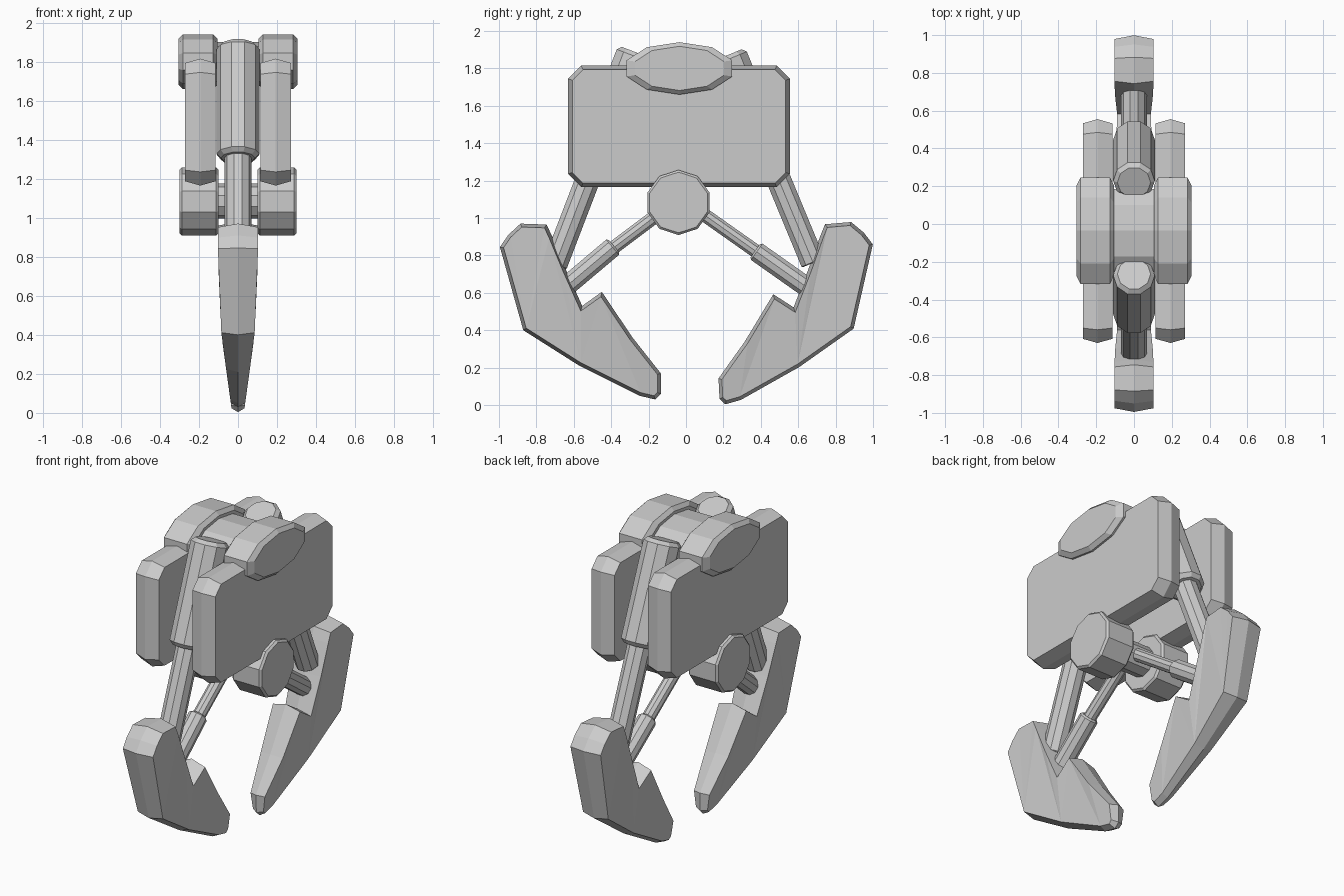
import bpy, bmesh, math
from mathutils import Vector, Matrix

if "Cube" in bpy.data.objects:
    bpy.data.objects.remove(bpy.data.objects["Cube"])


def finish(name, bm):
    bmesh.ops.recalc_face_normals(bm, faces=bm.faces)
    me = bpy.data.meshes.new(name)
    bm.to_mesh(me)
    bm.free()
    ob = bpy.data.objects.new(name, me)
    bpy.context.collection.objects.link(ob)
    return ob


def loft(bm, rings):
    """Skin a stack of closed rings and cap both ends."""
    rings = [[bm.verts.new(p) for p in r] for r in rings]
    n = len(rings[0])
    for a, b in zip(rings, rings[1:]):
        for i in range(n):
            j = (i + 1) % n
            bm.faces.new((a[i], a[j], b[j], b[i]))
    caps = [bm.faces.new(rings[0]), bm.faces.new(rings[-1])]
    bmesh.ops.triangulate(bm, faces=caps)


def barrel(name, a, b, r, bevel=0.015, sides=10, stretch=1.0):
    """Bevelled cylinder from a to b; stretch widens it along y."""
    a, b = Vector(a), Vector(b)
    length = (b - a).length
    d = (b - a).normalized()
    u = Vector((0, 0, 1)) if abs(d.x) > 0.9 else Vector((1, 0, 0))
    v = d.cross(u)
    rings = []
    for t, rad in ((0, r - bevel), (bevel, r), (length - bevel, r), (length, r - bevel)):
        ring = []
        for i in range(sides):
            k = 2 * math.pi * i / sides
            ring.append(a + d * t + u * rad * math.cos(k) + v * rad * stretch * math.sin(k))
        rings.append(ring)
    bm = bmesh.new()
    loft(bm, rings)
    return finish(name, bm)


def inset(points, dist):
    """Move a counter-clockwise outline inwards by dist."""
    out = []
    for i, p in enumerate(points):
        p = Vector(p)
        e1 = (p - Vector(points[i - 1])).normalized()
        e2 = (Vector(points[(i + 1) % len(points)]) - p).normalized()
        n1, n2 = Vector((-e1.y, e1.x)), Vector((-e2.y, e2.x))
        out.append(p + (n1 + n2) * dist / (1 + n1.dot(n2)))
    return out


def ridged_slab(name, outline, x, half_width, dist):
    """Slab in the yz plane with a raised ridge around its middle."""
    inner = inset(outline, dist)
    bm = bmesh.new()
    loft(bm, [
        [(x - half_width(p[1]), p[0], p[1]) for p in inner],
        [(x, p[0], p[1]) for p in outline],
        [(x + half_width(p[1]), p[0], p[1]) for p in inner]])
    return finish(name, bm)


# Side plates, hinge drums (mirrored left and right)
y0, y1, z0, z1, c = -0.63, 0.555, 1.165, 1.815, 0.07
plate = [(y0 + c, z0), (y1 - c, z0), (y1, z0 + c), (y1, z1 - c),
         (y1 - c, z1), (y0 + c, z1), (y0, z1 - c), (y0, z0 + c)]
for side, s in (("left", -1), ("right", 1)):
    ridged_slab(side + "_plate", plate, s * 0.193, lambda z: 0.078, 0.022)
    barrel(side + "_upper_drum", (s * 0.105, -0.035, 1.80), (s * 0.305, -0.035, 1.80),
           0.14, 0.022, stretch=2.12)
    barrel(side + "_lower_drum", (s * 0.10, -0.04, 1.083), (s * 0.30, -0.04, 1.083), 0.174, 0.012)

# Cross axles
barrel("upper_axle", (-0.13, -0.035, 1.79), (0.13, -0.035, 1.79), 0.11, 0.005, stretch=2.1)
barrel("lower_axle", (-0.13, -0.04, 1.085), (0.13, -0.04, 1.085), 0.09, 0.005)

# Main pistons and thin lower pistons: top, foot, sleeve start, sleeve end
arms = {
    "front": ((-0.265, 1.885), (-0.70, 0.75), (-0.03, 1.11), (-0.385, 0.85), (-0.64, 0.635)),
    "back": ((0.22, 1.87), (0.68, 0.76), (-0.02, 1.10), (0.37, 0.825), (0.665, 0.617)),
}
for end, pts in arms.items():
    top, foot, pin, s0, s1 = [Vector((0, *p)) for p in pts]
    barrel(end + "_cylinder", top, top.lerp(foot, 0.51), 0.11, 0.022)
    barrel(end + "_rod", top.lerp(foot, 0.3), foot, 0.069, 0.005)
    barrel(end + "_thin_rod", pin, s0.lerp(s1, 0.3), 0.038, 0.004)
    barrel(end + "_sleeve", s0, s1, 0.056, 0.01)

# Claws: one profile, the back one mirrored and slightly turned
claw = [(-0.995, 0.845), (-0.87, 0.40), (-0.57, 0.21), (-0.25, 0.05), (-0.165, 0.03),
        (-0.135, 0.06), (-0.135, 0.17), (-0.285, 0.36), (-0.45, 0.605), (-0.555, 0.53),
        (-0.64, 0.72), (-0.715, 0.90), (-0.745, 0.965), (-0.885, 0.97), (-0.95, 0.91)]


def claw_width(z):
    return 0.03 + 0.055 * min(z / 0.4, 1) + 0.018 * max(0, min((z - 0.4) / 0.4, 1))


ridged_slab("front_claw", claw, 0, claw_width, 0.018)
turn, pivot = Matrix.Rotation(0.05, 2), Vector((0.70, 0.45))
back = [turn @ (Vector((-y, z)) - pivot) + pivot + Vector((0.024, 0)) for y, z in reversed(claw)]
ridged_slab("back_claw", back, 0, claw_width, 0.018)
